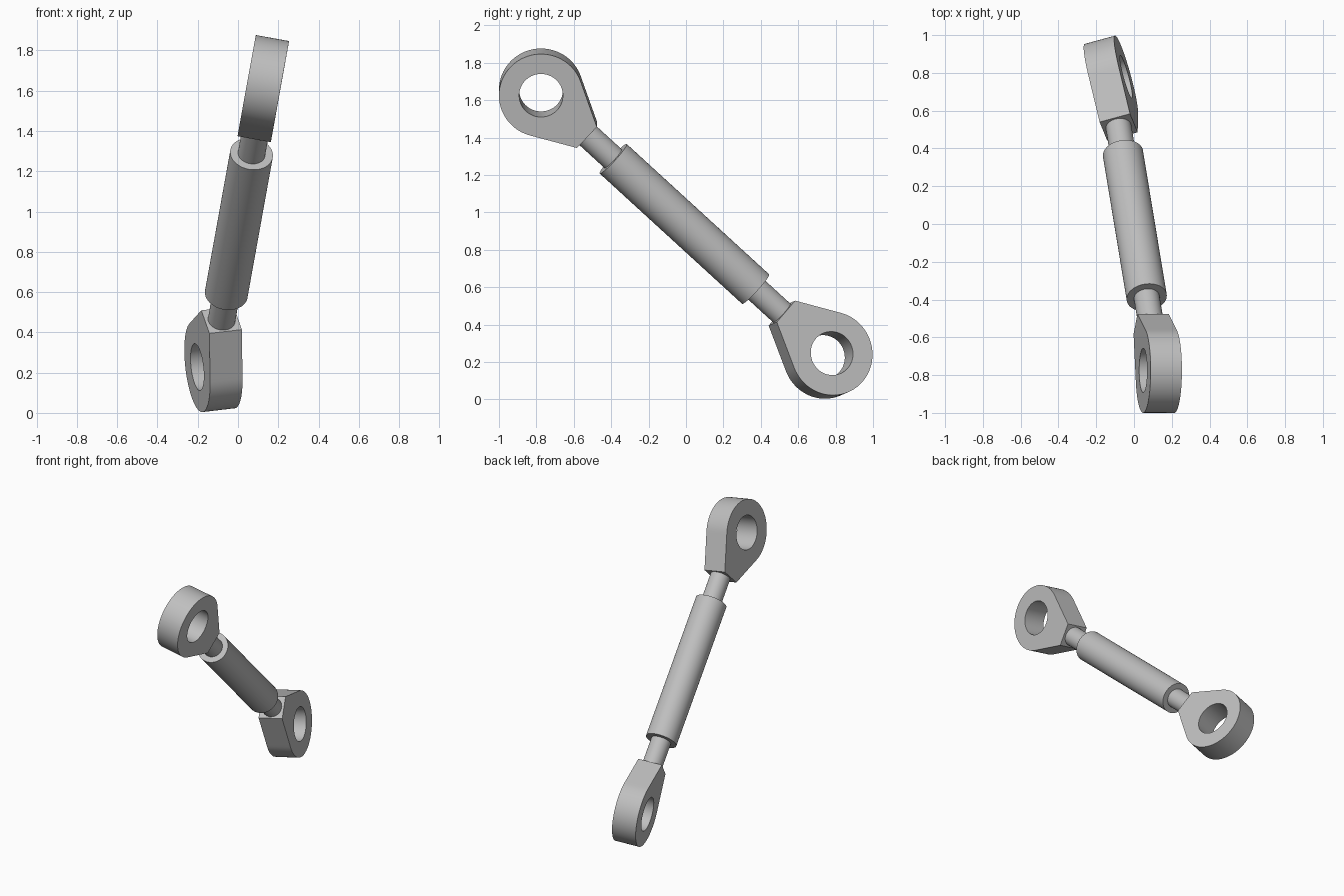
import bpy
import bmesh
import math
from mathutils import Matrix, Vector

if "Cube" in bpy.data.objects:
    bpy.data.objects.remove(bpy.data.objects["Cube"], do_unlink=True)

# Single steel colour
steel = bpy.data.materials.new("light_grey_steel")
steel.use_nodes = True
COLOUR = (0.52, 0.52, 0.52, 1.0)
steel.diffuse_color = COLOUR
steel.node_tree.nodes["Principled BSDF"].inputs["Base Color"].default_value = COLOUR

# Eye centres and the rod axis between them
UPPER = Vector((0.131, -0.775, 1.64))
LOWER = Vector((-0.122, 0.758, 0.237))
AXIS = (LOWER - UPPER).normalized()
SPAN = (LOWER - UPPER).length

RADIUS, HOLE, THICK = 0.225, 0.117, 0.168
REACH, HALF_END = 0.335, 0.078


def finish(name, bm):
    bmesh.ops.recalc_face_normals(bm, faces=bm.faces)
    mesh = bpy.data.meshes.new(name)
    bm.to_mesh(mesh)
    bm.free()
    mesh.materials.append(steel)
    obj = bpy.data.objects.new(name, mesh)
    bpy.context.collection.objects.link(obj)
    bpy.ops.object.select_all(action="DESELECT")
    obj.select_set(True)
    bpy.context.view_layer.objects.active = obj
    bpy.ops.object.shade_smooth_by_angle(angle=math.radians(25))
    return obj


def rod(name, start, end, radius):
    """Cylinder along the axis, measured from the upper eye centre."""
    bm = bmesh.new()
    spin = AXIS.to_track_quat("Z", "Y").to_matrix().to_4x4()
    place = Matrix.Translation(UPPER + AXIS * (start + end) / 2) @ spin
    bmesh.ops.create_cone(bm, cap_ends=True, segments=64, radius1=radius,
                          radius2=radius, depth=end - start, matrix=place)
    finish(name, bm)


def eye(name, centre, along, normal):
    """Ring whose sides run tangent to a flat end facing the rod."""
    normal = (normal - along * normal.dot(along)).normalized()
    side = normal.cross(along)
    corner = math.atan2(HALF_END, REACH)
    tangent = corner + math.acos(RADIUS / math.hypot(HALF_END, REACH))

    def outline(a):
        a = abs(a)
        if a <= corner:
            return REACH / math.cos(a)
        return RADIUS / math.cos(a - tangent) if a < tangent else RADIUS

    half = [corner * i / 4 for i in range(4)]
    half += [corner + (tangent - corner) * i / 8 for i in range(8)]
    half += [tangent + (math.pi - tangent) * i / 28 for i in range(29)]
    angles = half + [-a for a in reversed(half[1:-1])]

    bm = bmesh.new()
    loops = []
    for a in angles:
        ray = along * math.cos(a) + side * math.sin(a)
        loops.append([bm.verts.new(centre + ray * r + normal * h)
                      for r, h in ((outline(a), THICK / 2), (outline(a), -THICK / 2),
                                   (HOLE, -THICK / 2), (HOLE, THICK / 2))])
    for p, q in zip(loops, loops[1:] + loops[:1]):
        for i in range(4):
            j = (i + 1) % 4
            bm.faces.new((p[i], p[j], q[j], q[i]))
    finish(name, bm)


# Eye ends, twisted relative to each other about the rod
eye("upper_eye", UPPER, AXIS, Vector((0.984, 0, -0.179)))
eye("lower_eye", LOWER, -AXIS, Vector((0.957, 0.26, 0.113)))

# Thin necks and the thick centre sleeve
SLEEVE = 0.527
rod("upper_neck", REACH - 0.01, SLEEVE + 0.02, 0.068)
rod("lower_neck", SPAN - SLEEVE - 0.02, SPAN - REACH + 0.01, 0.068)
rod("centre_sleeve", SLEEVE, SPAN - SLEEVE, 0.107)
